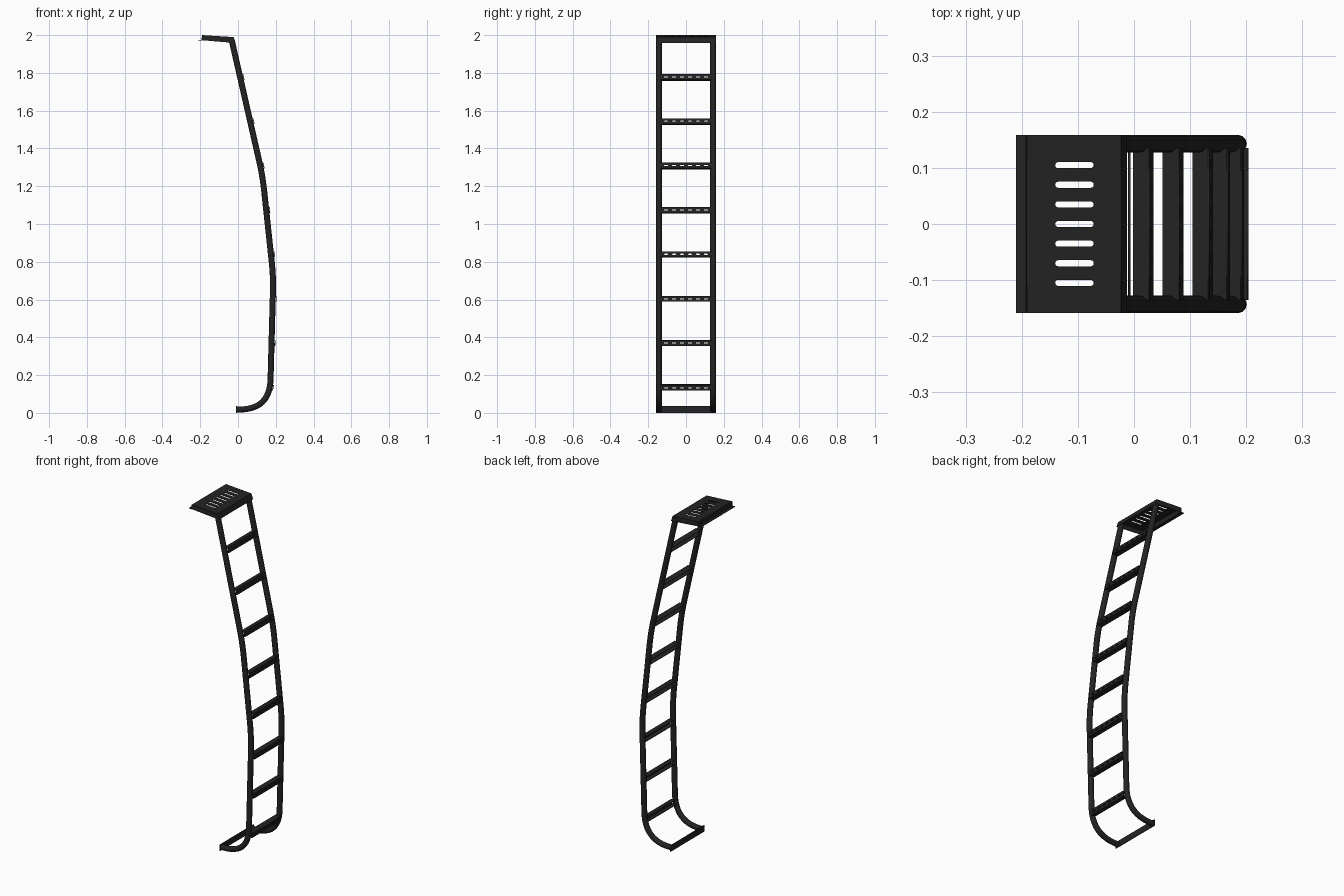
import bpy, bmesh, math
from mathutils import Vector, Matrix

if "Cube" in bpy.data.objects:
    bpy.data.objects.remove(bpy.data.objects["Cube"])

black = bpy.data.materials.new("black_paint")
black.diffuse_color = (0.017, 0.017, 0.017, 1)
black.use_nodes = True
black.node_tree.nodes["Principled BSDF"].inputs["Base Color"].default_value = black.diffuse_color
RAIL_Y, RAIL_R = 0.143, 0.0158
Y = Vector((0, 1, 0))


def curve_mesh(cu):
    """Turn temporary curve data into a mesh."""
    ob = bpy.data.objects.new("tmp", cu)
    bpy.context.collection.objects.link(ob)
    dg = bpy.context.evaluated_depsgraph_get()
    me = bpy.data.meshes.new_from_object(ob.evaluated_get(dg))
    bpy.data.objects.remove(ob)
    return me


def add_spline(cu, pts, closed):
    sp = cu.splines.new('POLY')
    sp.points.add(len(pts) - 1)
    for p, co in zip(sp.points, pts):
        p.co = (*co, 1)
    sp.use_cyclic_u = closed


def plate(outline, thick, origin, u, v, holes=()):
    """Flat sheet with holes, centred on the plane spanned by u and v."""
    cu = bpy.data.curves.new("plate", 'CURVE')
    cu.dimensions = '2D'
    cu.fill_mode = 'BOTH'
    cu.extrude = thick / 2
    for loop in (outline, *holes):
        add_spline(cu, [(a, b, 0) for a, b in loop], True)
    me = curve_mesh(cu)
    u, v = u.normalized(), v.normalized()
    m = Matrix((u, v, u.cross(v))).transposed().to_4x4()
    m.translation = origin
    me.transform(m)
    return me


def rect(a0, a1, b0, b1):
    return [(a0, b0), (a1, b0), (a1, b1), (a0, b1)]


def pill(ca, cb, length, width, along_a=True):
    """Slot outline with rounded ends."""
    r, h, pts = width / 2, (length - width) / 2, []
    for side in (1, -1):
        for i in range(7):
            t = -math.pi / 2 + math.pi * i / 6
            a, b = side * (h + r * math.cos(t)), side * r * math.sin(t)
            pts.append((ca + a, cb + b) if along_a else (ca - b, cb + a))
    return pts


def make(name, meshes, smooth=False):
    bm = bmesh.new()
    for me in meshes:
        bm.from_mesh(me)
    bmesh.ops.remove_doubles(bm, verts=bm.verts, dist=1e-6)
    bmesh.ops.recalc_face_normals(bm, faces=bm.faces)
    out = bpy.data.meshes.new(name)
    bm.to_mesh(out)
    bm.free()
    out.materials.clear()
    out.materials.append(black)
    ob = bpy.data.objects.new(name, out)
    bpy.context.collection.objects.link(ob)
    if smooth:
        bpy.ops.object.select_all(action='DESELECT')
        ob.select_set(True)
        bpy.context.view_layer.objects.active = ob
        bpy.ops.object.shade_smooth_by_angle(angle=math.radians(35))
    return ob


# Side rail path in x, z: straight runs joined by rounded bends
corners = [Vector(c) for c in ((-0.034, 1.976), (0.130, 1.255), (0.187, 0.72), (0.168, 0.018), (-0.008, 0.018))]
bends = [0.08, 0.08, 0.16]
path = [corners[0]]
for i, d in enumerate(bends, 1):
    c = corners[i]
    a = c + (corners[i - 1] - c).normalized() * d
    b = c + (corners[i + 1] - c).normalized() * d
    for k in range(13):
        t = k / 12
        path.append(a * (1 - t) ** 2 + c * 2 * t * (1 - t) + b * t * t)
path.append(corners[-1])

# Round tube side rails
for side, label in ((1, "back"), (-1, "front")):
    cu = bpy.data.curves.new("rail", 'CURVE')
    cu.dimensions = '3D'
    cu.bevel_depth = RAIL_R
    cu.bevel_resolution = 4
    cu.use_fill_caps = True
    add_spline(cu, [(p.x, side * RAIL_Y, p.y) for p in path], False)
    make(label + "_side_rail", [curve_mesh(cu)], True)


def rail_at(z):
    for p, q in zip(path, path[1:]):
        if p.y >= z >= q.y:
            t = (p.y - z) / (p.y - q.y)
            d = (p - q).normalized()
            return p.lerp(q, t), d


# Rungs: open channels with a slotted outer face, square to the rails
T, H, W = 0.003, 0.030, 0.135
for i in range(8):
    pos, d = rail_at(0.136 + 0.234 * i)
    o = Vector((pos.x, 0, pos.y))
    up = Vector((d.x, 0, d.y))
    out = Vector((d.y, 0, -d.x))
    slots = [pill((k - 2.5) * 0.042, 0, 0.022, 0.006) for k in range(6)]
    web = plate(rect(-W, W, -H / 2, H / 2), T, o + out * (0.020 - T / 2), Y, up, slots)
    flanges = [plate(rect(-0.011, 0.0185, -W, W), T, o + up * s * (H - T) / 2, out, Y) for s in (1, -1)]
    make("rung_%d" % (i + 1), [web] + flanges)

# Flat bar joining the lower rail ends
make("bottom_bar", [plate(rect(-0.158, 0.158, 0, 0.036), 0.005, Vector((-0.0085, 0, 0)), Y, Vector((0, 0, 1)))])

# Top step: folded sheet with slots, skirts all round and a hooked lip
S, HW = 0.003, 0.159
left, right = Vector((-0.19, 0, 1.9985)), Vector((-0.024, 0, 1.988))
low_r, low_l = Vector((-0.0145, 0, 1.958)), Vector((-0.191, 0, 1.973))
lip = Vector((-0.21, 0, 1.974))


def strip(p, q, holes=()):
    return plate(rect(-0.0005, (q - p).length + 0.0005, -HW, HW), S, p, q - p, Y, holes)


slots = [pill(0.084, k * 0.035, 0.069, 0.011) for k in range(-3, 4)]
step = [strip(left, right, slots), strip(right, low_r), strip(left, low_l), strip(low_l, lip)]
for s in (1, -1):
    step.append(plate([(p.x, p.z) for p in (left, right, low_r, low_l)], S,
                      Vector((0, s * (HW - S / 2), 0)), Vector((1, 0, 0)), Vector((0, 0, 1))))
make("top_step", step)
